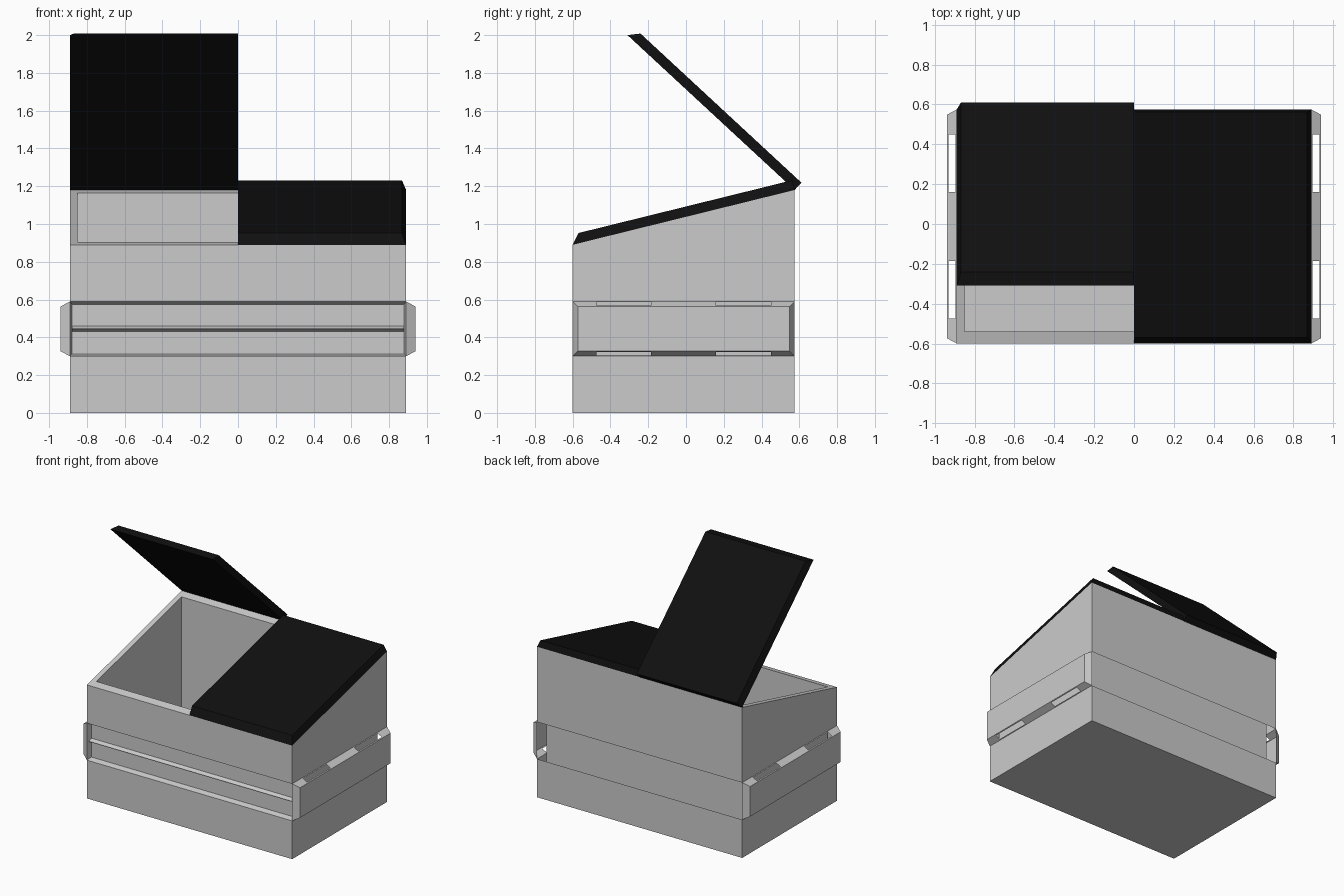
import bpy, bmesh
from mathutils import Vector

if "Cube" in bpy.data.objects:
    bpy.data.objects.remove(bpy.data.objects["Cube"])

W, YF, YB = 0.89, -0.60, 0.575          # half width, front, back
Z0, Z1 = 0.30, 0.59                     # middle band


def rim(y):
    return 0.89 + (y - YF) * 0.29 / (YB - YF)


def sheet(name, faces, mat=None):
    bm = bmesh.new()
    for f in faces:
        bm.faces.new([bm.verts.new(p) for p in f])
    bmesh.ops.remove_doubles(bm, verts=bm.verts, dist=1e-4)
    bmesh.ops.recalc_face_normals(bm, faces=bm.faces)
    me = bpy.data.meshes.new(name)
    bm.to_mesh(me)
    bm.free()
    ob = bpy.data.objects.new(name, me)
    bpy.context.collection.objects.link(ob)
    if mat:
        me.materials.append(mat)
    return ob


def ring(w, yf, yb):
    return [(-w, yf), (w, yf), (w, yb), (-w, yb)]


def walls(pts, low, high):
    out = []
    for i in range(4):
        a, b = pts[i], pts[(i + 1) % 4]
        out.append([(*a, low(a[1])), (*b, low(b[1])), (*b, high(b[1])), (*a, high(a[1]))])
    return out


outer, inner = ring(W, YF, YB), ring(0.85, -0.54, 0.515)

# lower body with its underside
sheet("lower_body", walls(outer, lambda y: 0, lambda y: Z0) + [[(*p, 0) for p in outer]])

# upper body, sloping rim and inner bin
faces = walls(outer, lambda y: Z1, rim) + walls(inner, lambda y: 0.05, rim)
faces.append([(*p, 0.05) for p in inner])
for i in range(4):
    j = (i + 1) % 4
    faces.append([(*p, rim(p[1])) for p in (outer[i], outer[j], inner[j], inner[i])])
sheet("upper_body_and_bin", faces)

# recessed front panel with a central rib
YR, XR = -0.56, 0.88
prof = [(W, YF, Z0), (XR, YR, 0.312), (XR, YR, 0.43), (XR, -0.59, 0.443),
        (XR, -0.59, 0.447), (XR, YR, 0.46), (XR, YR, 0.575), (W, YF, Z1)]
faces = []
for (xa, ya, za), (xb, yb, zb) in zip(prof, prof[1:]):
    faces.append([(-xa, ya, za), (xa, ya, za), (xb, yb, zb), (-xb, yb, zb)])
for s in (-1, 1):
    faces.append([(s * W, YF, Z0), (s * XR, YR, 0.312), (s * XR, YR, 0.575), (s * W, YF, Z1)])
sheet("front_recess", faces)

# bulging side handles with slots above and below
us = [0, 0.14, 0.84, 1]
ys = [YF, -0.475, -0.185, 0.16, 0.45, YB]


def bulge(s, u, k, top):
    y = ys[k] + 0.027 * u * ((k == 0) - (k == 5))
    z = Z1 - 0.027 * u if top else Z0 + 0.027 * u
    return (s * (W + 0.05 * u), y, z)


for s, side in ((-1, "left"), (1, "right")):
    faces = []
    for top in (False, True):
        for i in range(3):
            for k in range(5):
                if i == 1 and k in (1, 3):
                    continue
                faces.append([bulge(s, us[i], k, top), bulge(s, us[i + 1], k, top),
                              bulge(s, us[i + 1], k + 1, top), bulge(s, us[i], k + 1, top)])
    for k in (0, 5):
        faces.append([bulge(s, 0, k, False), bulge(s, 1, k, False),
                      bulge(s, 1, k, True), bulge(s, 0, k, True)])
    faces.append([bulge(s, 1, 0, False), bulge(s, 1, 5, False),
                  bulge(s, 1, 5, True), bulge(s, 1, 0, True)])
    sheet(side + "_handle", faces)

# two black lids hinged at the back edge
black = bpy.data.materials.new("lid_black")
black.diffuse_color = (0.005, 0.005, 0.005, 1)
black.use_nodes = True
black.node_tree.nodes["Principled BSDF"].inputs["Base Color"].default_value = black.diffuse_color
hinge = Vector((0, YB, 1.18))


def lid(name, s, tip):
    d = Vector((0, *tip)) - hinge
    n = Vector((0, d.z, -d.y)).normalized() * 0.053
    u = d.normalized()
    x = Vector((s, 0, 0))
    low = [hinge, hinge + x * W, hinge + d + x * W, hinge + d]
    high = [hinge + n, hinge + n + x * 0.868, hinge + n + d - u * 0.045 + x * 0.868,
            hinge + n + d - u * 0.045]
    faces = [low, high]
    for i in range(4):
        j = (i + 1) % 4
        faces.append([low[i], low[j], high[j], high[i]])
    sheet(name, faces, black)


lid("closed_lid", 1, (YF, 0.89))
lid("open_lid", -1, (-0.31, 2.0))
